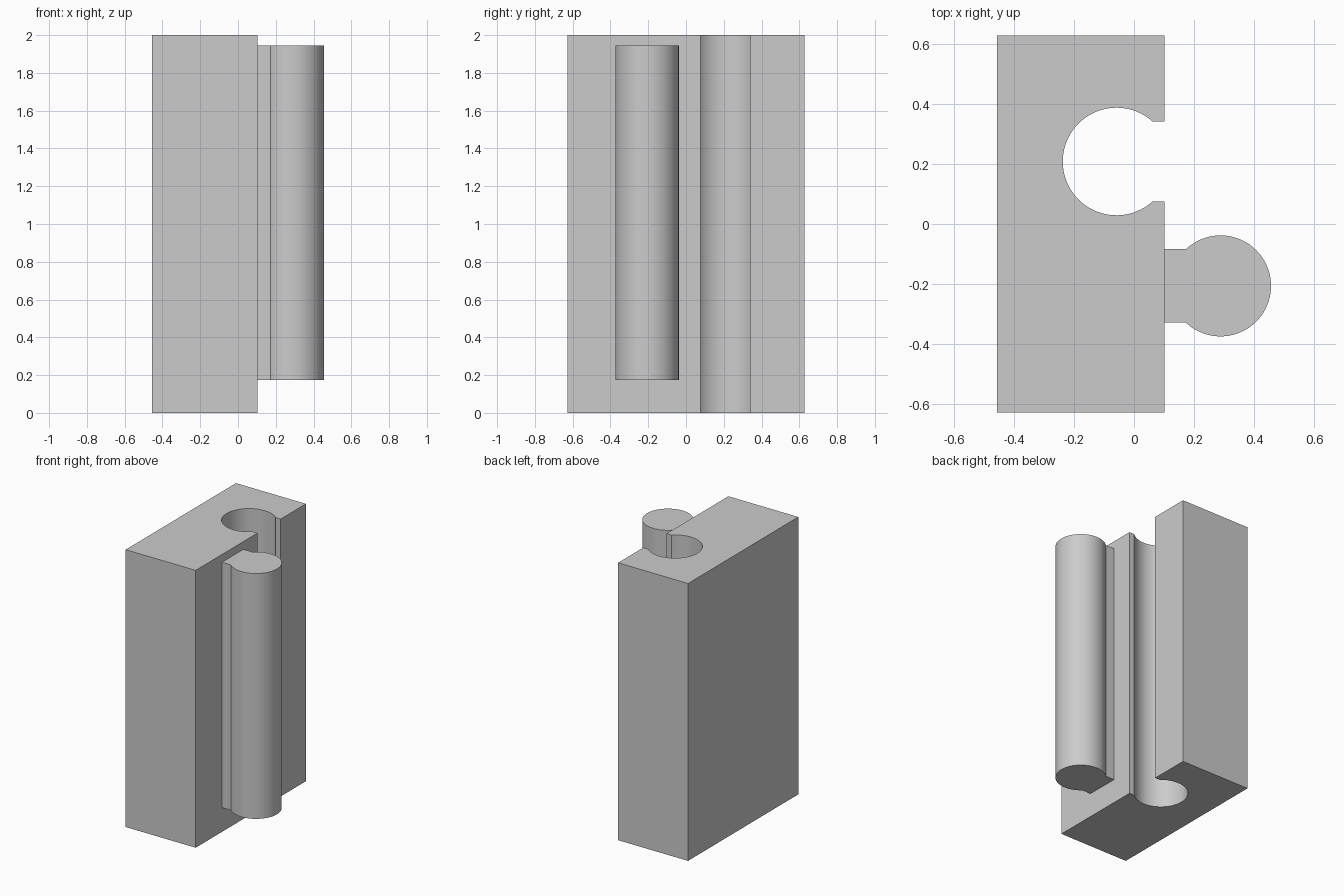
import bpy, bmesh, math

cube = bpy.data.objects.get("Cube")
if cube:
    bpy.data.objects.remove(cube, do_unlink=True)

# Single plain grey
grey = bpy.data.materials.new("light_grey")
grey.use_nodes = True
colour = (0.6, 0.6, 0.6, 1)
grey.diffuse_color = colour
grey.node_tree.nodes["Principled BSDF"].inputs["Base Color"].default_value = colour

LEFT, FACE, HALF_Y = -0.456, 0.102, 0.628


def arc(cx, cy, r, start, end, steps=64):
    """Points on a circle from start to end angle."""
    return [(cx + r * math.cos(start + (end - start) * i / steps),
             cy + r * math.sin(start + (end - start) * i / steps))
            for i in range(steps + 1)]


def extrude_profile(name, points, z0, z1):
    """Closed counter-clockwise outline pulled up into a solid."""
    bm = bmesh.new()
    base = bm.faces.new([bm.verts.new((x, y, z0)) for x, y in points])
    top = bmesh.ops.extrude_face_region(bm, geom=[base], use_keep_orig=True)["geom"]
    for v in top:
        if isinstance(v, bmesh.types.BMVert):
            v.co.z = z1
    bmesh.ops.recalc_face_normals(bm, faces=bm.faces)
    mesh = bpy.data.meshes.new(name)
    bm.to_mesh(mesh)
    bm.free()
    mesh.materials.append(grey)
    obj = bpy.data.objects.new(name, mesh)
    bpy.context.collection.objects.link(obj)
    bpy.ops.object.select_all(action="DESELECT")
    obj.select_set(True)
    bpy.context.view_layer.objects.active = obj
    bpy.ops.object.shade_smooth_by_angle(angle=math.radians(30))
    return obj


# Block with a keyhole channel running its full height
cx, cy, r, gap = -0.058, 0.208, 0.179, 0.1325
a = math.asin(gap / r)
channel = arc(cx, cy, r, 2 * math.pi - a, a)
block = [(LEFT, -HALF_Y), (FACE, -HALF_Y), (FACE, cy - gap)]
block += channel + [(FACE, cy + gap), (FACE, HALF_Y), (LEFT, HALF_Y)]
extrude_profile("block", block, 0, 2)

# Matching rail: round bar on a narrow neck, shorter than the block
cx, cy, r, neck = 0.288, -0.206, 0.168, 0.122
a = math.asin(neck / r)
rail = [(FACE, cy + neck), (FACE, cy - neck)]
rail += arc(cx, cy, r, a - math.pi, math.pi - a)
extrude_profile("rail", rail, 0.175, 1.944)
